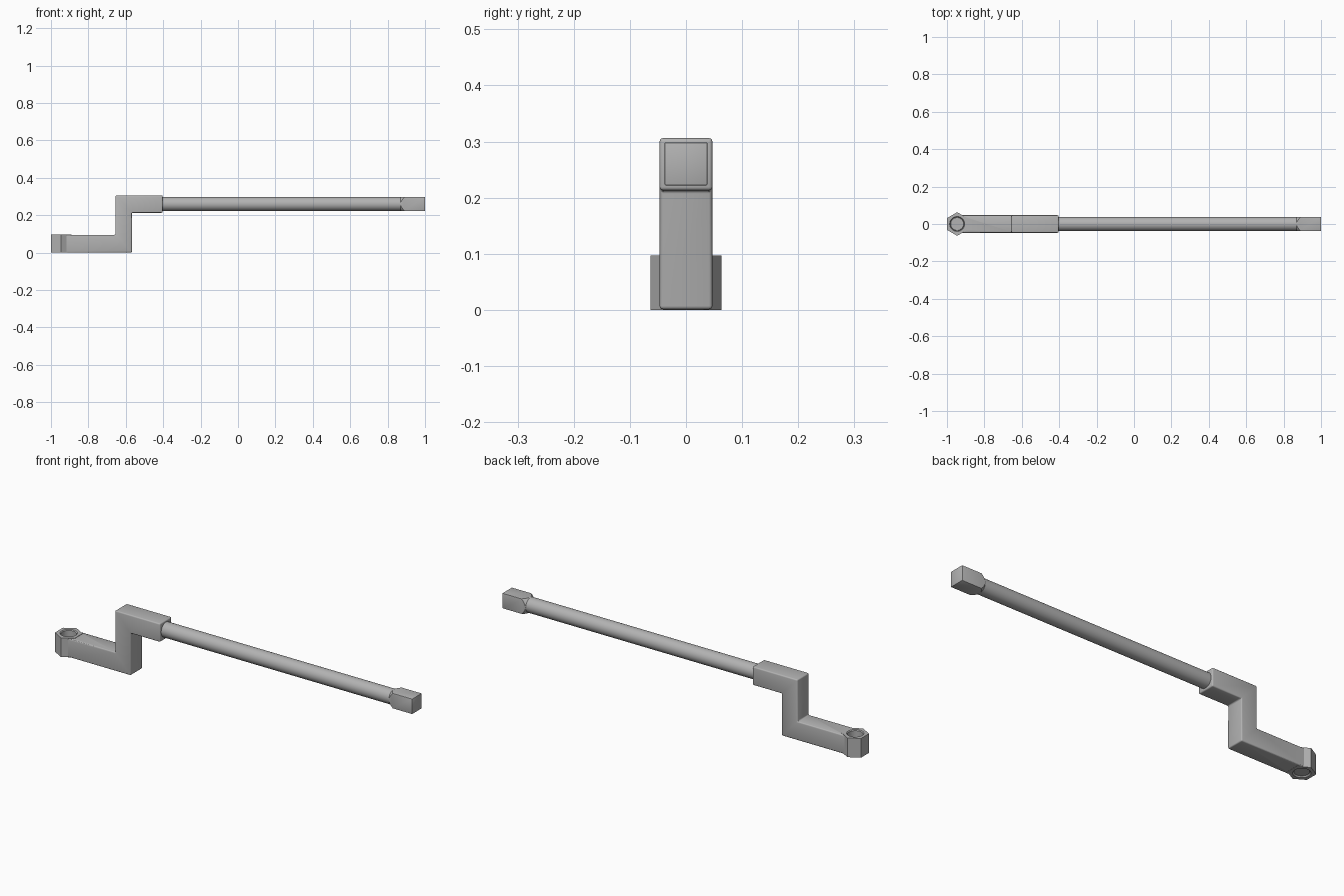
import bpy
import bmesh
from math import pi
from mathutils import Matrix, Vector

cube = bpy.data.objects.get("Cube")
if cube:
    bpy.data.objects.remove(cube, do_unlink=True)

steel = bpy.data.materials.new("grey_steel")
steel.use_nodes = True
GREY = (0.45, 0.45, 0.45, 1)
steel.diffuse_color = GREY
steel.node_tree.nodes["Principled BSDF"].inputs["Base Color"].default_value = GREY

AXIS_Z = 0.26      # height of the rod axis
HEX_X = -0.9455    # centre of the hexagonal socket
ALONG_X = Matrix.Rotation(pi / 2, 4, "Y")


def finish(name, bm):
    bmesh.ops.recalc_face_normals(bm, faces=bm.faces)
    mesh = bpy.data.meshes.new(name)
    bm.to_mesh(mesh)
    bm.free()
    mesh.materials.append(steel)
    obj = bpy.data.objects.new(name, mesh)
    bpy.context.collection.objects.link(obj)
    return obj


def prism(name, outline, axis, depth):
    """Extrude a flat outline by depth along axis."""
    bm = bmesh.new()
    face = bm.faces.new([bm.verts.new(p) for p in outline])
    new = bmesh.ops.extrude_face_region(bm, geom=[face])["geom"]
    bmesh.ops.translate(bm, vec=Vector(axis) * depth,
                        verts=[v for v in new if isinstance(v, bmesh.types.BMVert)])
    return finish(name, bm)


def cone(name, r1, r2, length, centre, sides=48, turn=Matrix()):
    bm = bmesh.new()
    bmesh.ops.create_cone(bm, cap_ends=True, segments=sides, radius1=r1, radius2=r2,
                          depth=length, matrix=Matrix.Translation(centre) @ turn)
    return finish(name, bm)


def select(obj):
    bpy.ops.object.select_all(action="DESELECT")
    obj.select_set(True)
    bpy.context.view_layer.objects.active = obj


def bevel(obj, width, segments=3):
    select(obj)
    mod = obj.modifiers.new("round", "BEVEL")
    mod.width, mod.segments = width, segments
    bpy.ops.object.modifier_apply(modifier=mod.name)


def combine(obj, other, operation):
    select(obj)
    mod = obj.modifiers.new("combine", "BOOLEAN")
    mod.operation, mod.object, mod.solver = operation, other, "EXACT"
    bpy.ops.object.modifier_apply(modifier=mod.name)
    bpy.data.objects.remove(other, do_unlink=True)


def smooth(obj):
    select(obj)
    bpy.ops.object.shade_smooth_by_angle(angle=pi / 6)


# Cranked arm: one stepped profile with softened edges
half = 0.047
steps = [(-0.925, 0.001), (-0.567, 0.001), (-0.567, 0.213), (-0.403, 0.213),
         (-0.403, 0.306), (-0.655, 0.306), (-0.655, 0.095), (-0.925, 0.095)]
arm = prism("cranked_arm", [(x, -half, z) for x, z in steps], (0, 1, 0), 2 * half)
bevel(arm, 0.006)

# Hexagonal end with a chamfered through hole
hexagon = cone("hex_end", 0.063, 0.063, 0.097, (HEX_X, 0, 0.0485), 6)
combine(arm, hexagon, "UNION")
combine(arm, cone("hole", 0.036, 0.036, 0.3, (HEX_X, 0, 0.05)), "DIFFERENCE")
combine(arm, cone("top_chamfer", 0.034, 0.046, 0.012, (HEX_X, 0, 0.097)), "DIFFERENCE")
combine(arm, cone("bottom_chamfer", 0.046, 0.034, 0.012, (HEX_X, 0, 0)), "DIFFERENCE")
smooth(arm)

# Long round rod
rod = cone("round_rod", 0.0375, 0.0375, 1.33, (0.245, 0, AXIS_Z), 48, ALONG_X)
smooth(rod)

# Square drive tip, turned down to the rod at its inner end
s = 0.0385
square = [(0.868, y, AXIS_Z + z) for y, z in ((-s, -s), (s, -s), (s, s), (-s, s))]
tip = prism("square_tip", square, (1, 0, 0), 0.132)
bevel(tip, 0.003, 2)
combine(tip, cone("turning", 0.037, 0.147, 0.15, (0.943, 0, AXIS_Z), 48, ALONG_X), "INTERSECT")
smooth(tip)
